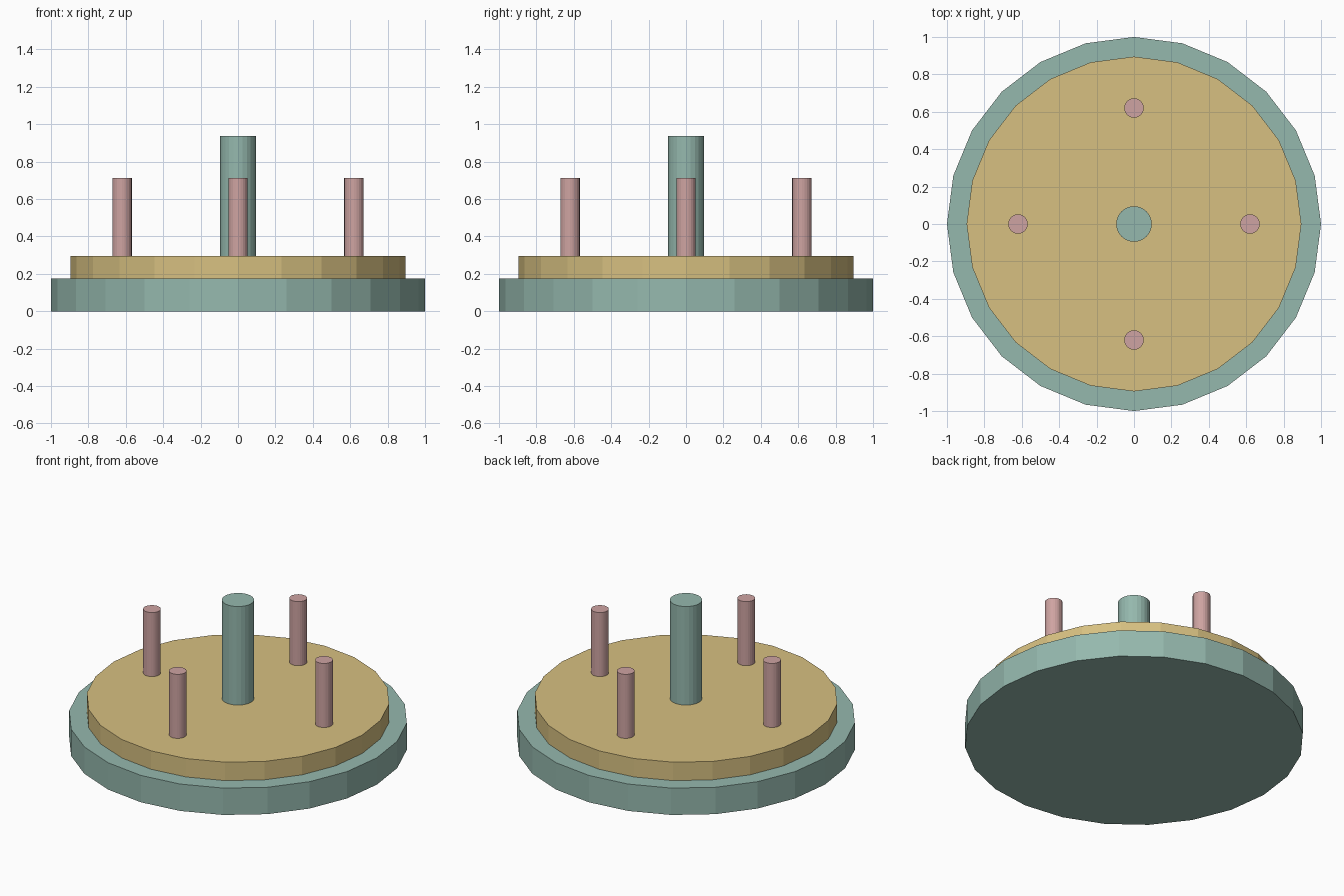
import bpy
from math import cos, sin, pi

if "Cube" in bpy.data.objects:
    bpy.data.objects.remove(bpy.data.objects["Cube"])


def material(name, rgb):
    m = bpy.data.materials.new(name)
    m.diffuse_color = (*rgb, 1)
    m.use_nodes = True
    m.node_tree.nodes["Principled BSDF"].inputs["Base Color"].default_value = m.diffuse_color
    return m


def cylinder(name, radius, z0, z1, mat, x=0, y=0, sides=24):
    bpy.ops.mesh.primitive_cylinder_add(vertices=sides, radius=radius, depth=z1 - z0,
                                        location=(x, y, (z0 + z1) / 2))
    ob = bpy.context.object
    ob.name = name
    ob.data.materials.append(mat)
    return ob


teal = material("teal", (0.30, 0.48, 0.42))
tan = material("tan", (0.68, 0.53, 0.22))
pink = material("pink", (0.62, 0.37, 0.36))

# Stepped round base
cylinder("base_disc", 1.0, 0, 0.175, teal)
cylinder("upper_disc", 0.895, 0.175, 0.295, tan)

# Central post
cylinder("center_post", 0.095, 0.295, 0.937, teal)

# Four pegs around the post
for i in range(4):
    a = i * pi / 2
    cylinder(f"peg_{i + 1}", 0.052, 0.295, 0.712, pink, 0.62 * cos(a), 0.62 * sin(a))
